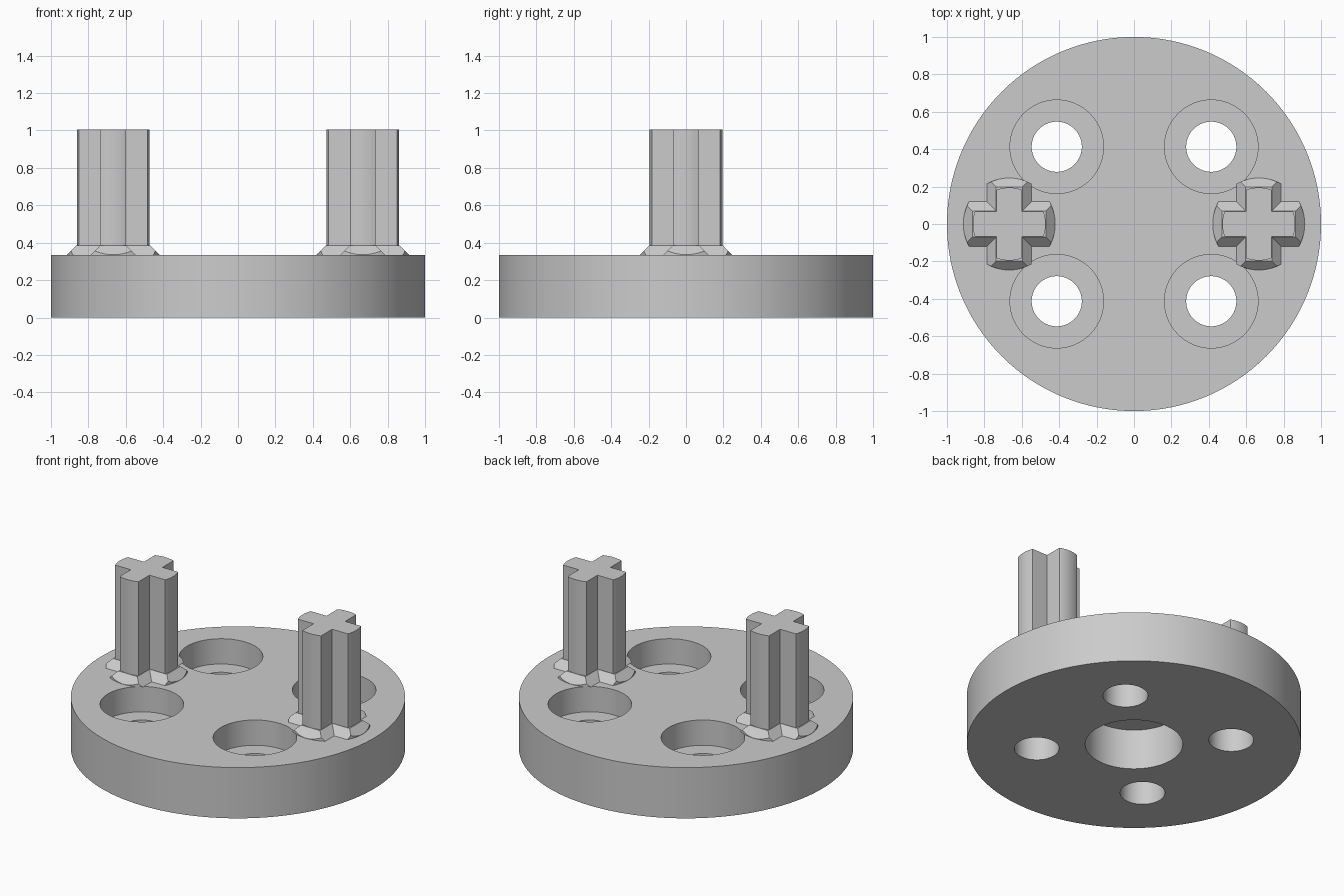
import bpy, bmesh, math

if "Cube" in bpy.data.objects:
    bpy.data.objects.remove(bpy.data.objects["Cube"], do_unlink=True)

grey = bpy.data.materials.new("plain grey")
grey.use_nodes = True
color = (0.6, 0.6, 0.6, 1)
grey.diffuse_color = color
grey.node_tree.nodes["Principled BSDF"].inputs["Base Color"].default_value = color

TOP = 0.335          # top of the disc
FLARE = 0.385        # top of the flared collars
POST_X = 0.667       # post distance from the centre
HOLE = 0.413         # bolt hole offset in x and y


def prism(name, bottom, top, z0, z1):
    """Solid between two matching outlines."""
    bm = bmesh.new()
    low = [bm.verts.new((x, y, z0)) for x, y in bottom]
    high = [bm.verts.new((x, y, z1)) for x, y in top]
    bm.faces.new(low[::-1])
    bm.faces.new(high)
    n = len(low)
    for i in range(n):
        j = (i + 1) % n
        bm.faces.new((low[i], low[j], high[j], high[i]))
    mesh = bpy.data.meshes.new(name)
    bm.to_mesh(mesh)
    bm.free()
    mesh.materials.append(grey)
    obj = bpy.data.objects.new(name, mesh)
    bpy.context.collection.objects.link(obj)
    return obj


def circle(r, cx=0, cy=0, n=96):
    return [(cx + r * math.cos(2 * math.pi * i / n),
             cy + r * math.sin(2 * math.pi * i / n)) for i in range(n)]


def cross(length, w, cx):
    """Plus-shaped outline, counter-clockwise."""
    arm = [(length, -w), (length, w), (w, w)]
    pts = []
    for _ in range(4):
        pts += [(cx + x, y) for x, y in arm]
        arm = [(-y, x) for x, y in arm]
    return pts


def cylinder(name, r, z0, z1, cx=0, cy=0, n=96):
    ring = circle(r, cx, cy, n)
    return prism(name, ring, ring, z0, z1)


def boolean(obj, tool, operation):
    """Apply one boolean and discard its tool."""
    tool.hide_render = True
    mod = obj.modifiers.new("cut", 'BOOLEAN')
    mod.operation, mod.object, mod.solver = operation, tool, 'EXACT'
    bpy.ops.object.select_all(action='DESELECT')
    bpy.context.view_layer.objects.active = obj
    obj.select_set(True)
    bpy.ops.object.modifier_apply(modifier=mod.name)
    bpy.data.objects.remove(tool, do_unlink=True)


def finish(obj):
    bpy.ops.object.select_all(action='DESELECT')
    bpy.context.view_layer.objects.active = obj
    obj.select_set(True)
    bpy.ops.object.shade_smooth_by_angle(angle=math.radians(20))


# Disc with four counterbored bolt holes and a blind pocket underneath
disc = cylinder("disc", 1, 0, TOP, n=128)
for sx in (-1, 1):
    for sy in (-1, 1):
        spot = (sx * HOLE, sy * HOLE)
        boolean(disc, cylinder("counterbore_cutter", 0.25, 0.168, 0.5, *spot), 'DIFFERENCE')
        boolean(disc, cylinder("hole_cutter", 0.134, -0.1, 0.4, *spot), 'DIFFERENCE')
boolean(disc, cylinder("pocket_cutter", 0.292, -0.1, 0.267), 'DIFFERENCE')
finish(disc)

# Cross-shaped posts, each with a sloped collar trimmed round
for side, s in (("left", 1), ("right", -1)):
    x = s * POST_X
    outline = cross(0.25, 0.068, x)
    post = prism(side + "_post", outline, outline, TOP, 1.005)
    boolean(post, cylinder("post_trim", 0.195, 0, 1.2, x), 'INTERSECT')
    collar = prism(side + "_collar", cross(0.247, 0.12, x), cross(0.197, 0.07, x), TOP, FLARE)
    boolean(collar, cylinder("collar_trim", 0.246, 0, 1.2, x), 'INTERSECT')
    finish(post)
    finish(collar)
